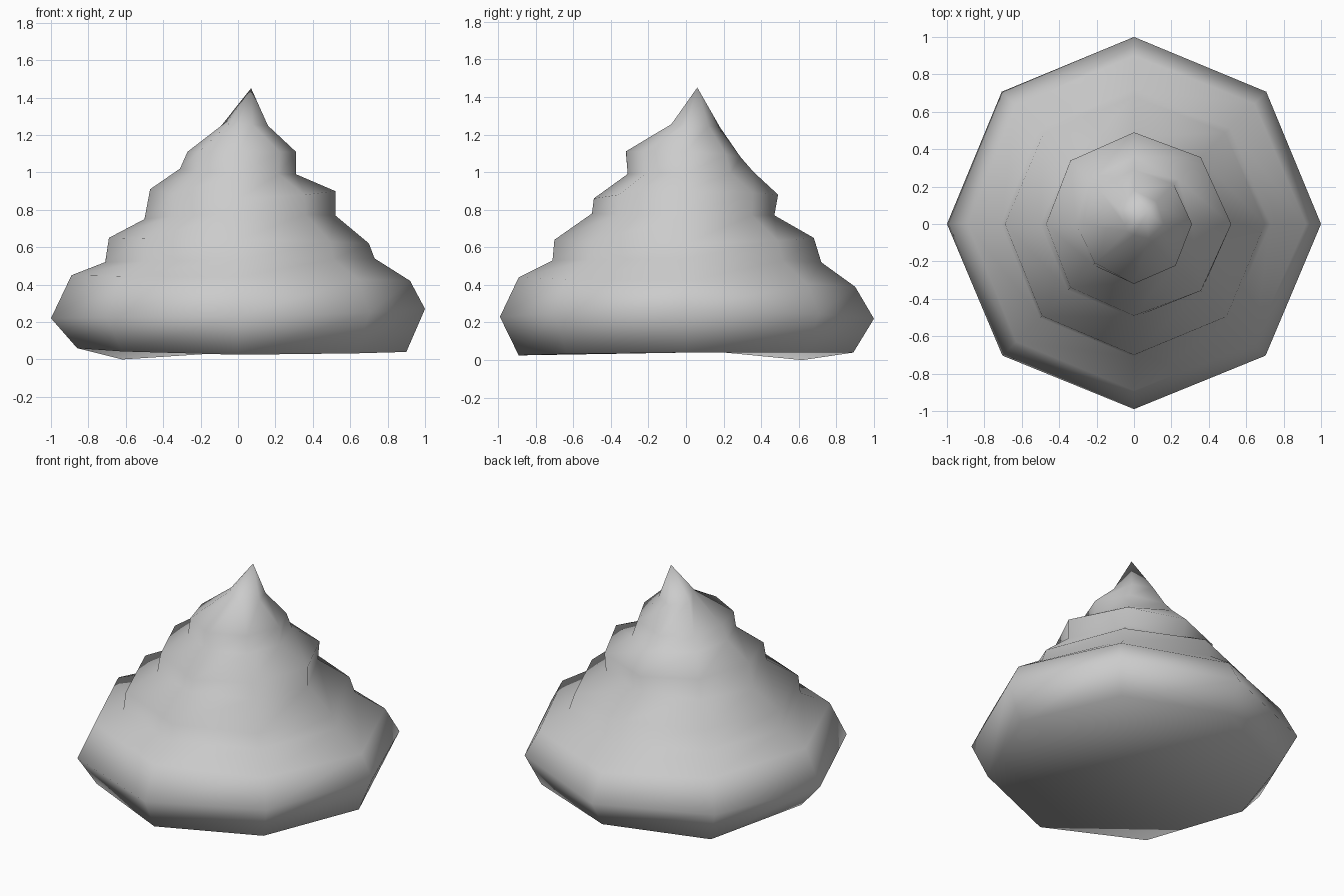
import bpy, bmesh
from math import cos, sin, pi

if "Cube" in bpy.data.objects:
    bpy.data.objects.remove(bpy.data.objects["Cube"])

# Octagonal tiers: (radius, height) towards +x, +y, -x, -y
RINGS = [
    ((.90, .04), (.89, .04), (.86, .06), (.89, .025)),
    ((1.0, .27), (1.0, .22), (1.0, .22), (.99, .23)),
    ((.92, .42), (.90, .39), (.89, .45), (.89, .44)),
    ((.73, .54), (.72, .52), (.71, .52), (.71, .53)),
    ((.70, .62), (.68, .65), (.69, .65), (.70, .64)),
    ((.52, .77), (.47, .77), (.50, .75), (.50, .78)),
    ((.52, .90), (.49, .88), (.47, .91), (.49, .86)),
    ((.31, .99), (.36, 1.0), (.31, 1.02), (.31, .99)),
    ((.31, 1.11), (.29, 1.08), (.27, 1.11), (.32, 1.11)),
    ((.16, 1.25), (.18, 1.24), (.05, 1.28), (.06, 1.26)),
]
TIP = (.07, .06, 1.45)

bm = bmesh.new()
loops = []
for n, ring in enumerate(RINGS):
    loop = []
    for k in range(8):
        a, b = ring[k // 2], ring[(k + k % 2) // 2 % 4]
        r, z = (a[0] + b[0]) / 2, (a[1] + b[1]) / 2
        if n == 0 and k == 3:
            z = 0  # lowest corner of the base
        ang = k * pi / 4
        loop.append(bm.verts.new((r * cos(ang), r * sin(ang), z)))
    loops.append(loop)

# Side walls, pointed top and closed base
for lo, hi in zip(loops, loops[1:]):
    for k in range(8):
        j = (k + 1) % 8
        bm.faces.new((lo[k], lo[j], hi[j], hi[k]))
tip = bm.verts.new(TIP)
for k in range(8):
    bm.faces.new((loops[-1][k], loops[-1][(k + 1) % 8], tip))
bm.faces.new(loops[0][::-1])

for f in bm.faces:
    f.smooth = True
bmesh.ops.recalc_face_normals(bm, faces=bm.faces)
mesh = bpy.data.meshes.new("swirl_mound")
bm.to_mesh(mesh)
bm.free()
obj = bpy.data.objects.new("swirl_mound", mesh)
bpy.context.collection.objects.link(obj)
